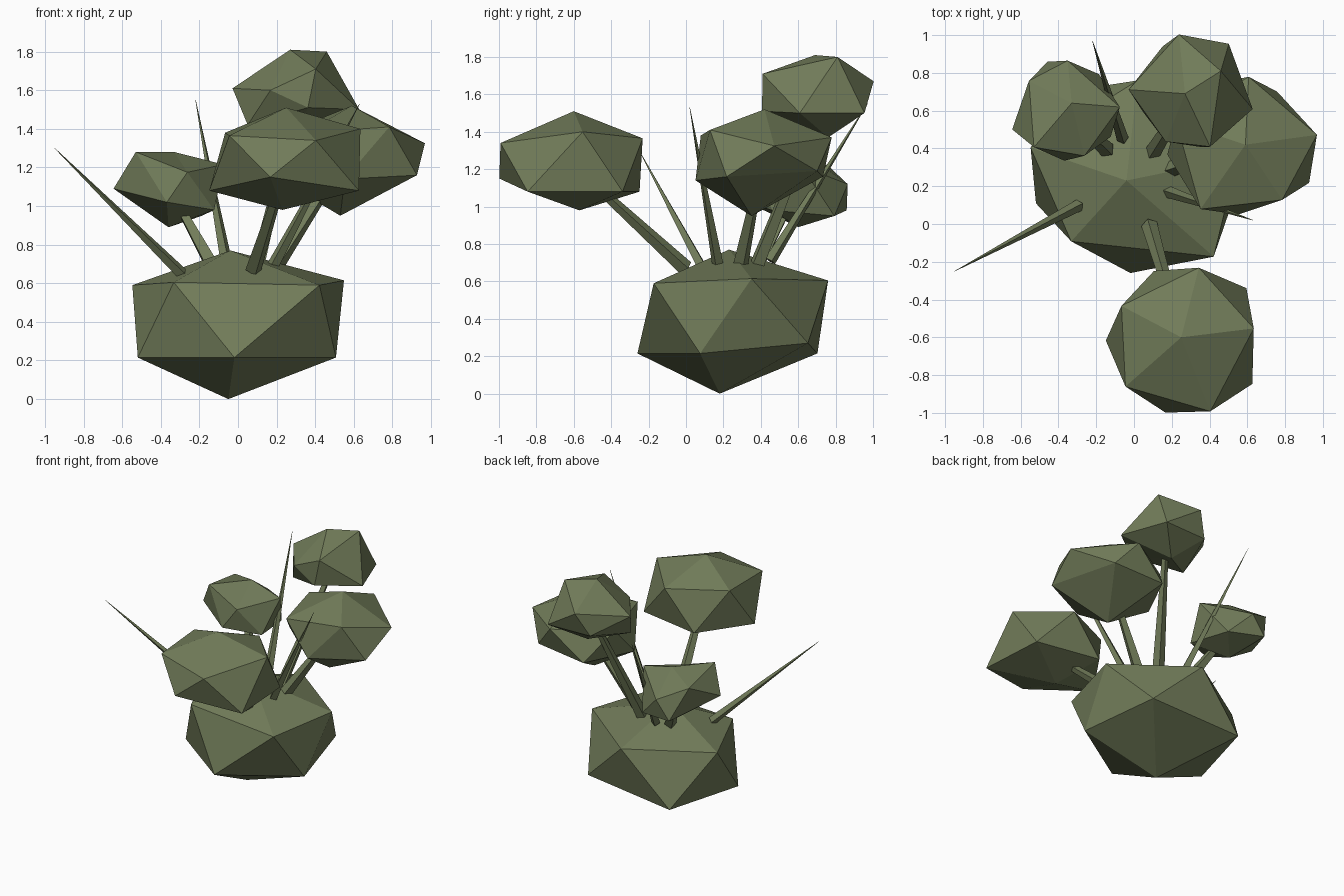
import bpy
import bmesh
from math import sin, cos, radians
from mathutils import Vector

cube = bpy.data.objects.get("Cube")
if cube:
    bpy.data.objects.remove(cube, do_unlink=True)

# One flat leaf colour for the whole plant
leaf = bpy.data.materials.new("moss_green")
leaf.use_nodes = True
leaf.diffuse_color = (0.165, 0.2, 0.1, 1)
leaf.node_tree.nodes["Principled BSDF"].inputs["Base Color"].default_value = leaf.diffuse_color


def finish(name, bm):
    """Turn a bmesh into a flat shaded green object."""
    bmesh.ops.recalc_face_normals(bm, faces=bm.faces)
    mesh = bpy.data.meshes.new(name)
    bm.to_mesh(mesh)
    bm.free()
    mesh.materials.append(leaf)
    obj = bpy.data.objects.new(name, mesh)
    bpy.context.collection.objects.link(obj)
    return obj


def clump(name, top, bottom, upper, lower, radius, spin, high_nudges, low_nudges):
    """Twenty-sided foliage clump: two poles and two staggered rings of five.
    upper and lower are the ring centres; nudges move single ring corners
    to give the clump its uneven, hand-cut look."""
    bm = bmesh.new()
    top, bottom = bm.verts.new(top), bm.verts.new(bottom)

    def ring(centre, start, nudges):
        verts = []
        for i in range(5):
            a = radians(start + 72 * i)
            corner = Vector(centre) + Vector((radius[0] * cos(a), radius[1] * sin(a), 0))
            verts.append(bm.verts.new(corner + Vector(nudges.get(i, (0, 0, 0)))))
        return verts

    high = ring(upper, spin, high_nudges)
    low = ring(lower, spin + 36, low_nudges)
    for i in range(5):
        j = (i + 1) % 5
        bm.faces.new((top, high[i], high[j]))
        bm.faces.new((high[i], low[i], high[j]))
        bm.faces.new((high[j], low[i], low[j]))
        bm.faces.new((bottom, low[j], low[i]))
    return finish(name, bm)


def stalk(name, start, end, base_radius, tip_radius):
    """Four-sided tapering stalk between two points."""
    start, end = Vector(start), Vector(end)
    axis = end - start
    bm = bmesh.new()
    bmesh.ops.create_cone(bm, cap_ends=True, segments=4, radius1=base_radius,
                          radius2=tip_radius, depth=axis.length)
    obj = finish(name, bm)
    obj.rotation_mode = 'QUATERNION'
    obj.rotation_quaternion = axis.to_track_quat('Z', 'Y')
    obj.location = (start + end) / 2
    return obj


# Large clump resting on the ground
clump("base_clump", top=(-0.04, 0.23, 0.77), bottom=(-0.05, 0.18, 0),
      upper=(0, 0.25, 0.605), lower=(0, 0.25, 0.215), radius=(0.54, 0.51), spin=16,
      high_nudges={0: (0.03, -0.04, 0.01), 2: (-0.04, -0.02, -0.015),
                   3: (0, 0.06, 0), 4: (0.12, 0, -0.015)},
      low_nudges={0: (0.04, 0, 0.055), 1: (-0.05, 0.03, 0)})

# Raised clumps
clump("front_clump", top=(0.25, -0.6, 1.51), bottom=(0.23, -0.57, 0.98),
      upper=(0.25, -0.61, 1.365), lower=(0.25, -0.61, 1.08), radius=(0.385, 0.39), spin=4,
      high_nudges={0: (0, 0.03, 0.035), 2: (0.01, -0.03, 0.015), 4: (0.01, -0.02, -0.025)},
      low_nudges={0: (0.05, 0.02, 0), 2: (-0.015, 0.02, 0),
                  3: (0.01, -0.01, 0.07), 4: (0.05, -0.03, 0)})

clump("back_clump", top=(0.27, 0.69, 1.81), bottom=(0.3, 0.76, 1.37),
      upper=(0.25, 0.68, 1.67), lower=(0.34, 0.7, 1.5), radius=(0.3, 0.3), spin=30,
      high_nudges={0: (-0.05, -0.02, 0.13), 1: (0.05, 0.03, 0), 2: (0.02, 0, -0.06),
                   3: (0.04, 0.03, -0.07), 4: (-0.07, -0.07, 0.04)},
      low_nudges={0: (0.04, -0.02, 0), 1: (0.035, 0.04, 0), 2: (-0.03, 0.04, -0.08),
                  3: (-0.04, 0, 0.01), 4: (-0.01, -0.06, 0)})

clump("left_clump", top=(0.59, 0.42, 1.52), bottom=(0.53, 0.35, 0.95),
      upper=(0.58, 0.4, 1.37), lower=(0.56, 0.41, 1.16), radius=(0.385, 0.38), spin=14,
      high_nudges={0: (0.015, -0.02, -0.045), 3: (0.02, -0.03, 0.01), 4: (0, 0.05, 0.04)},
      low_nudges={0: (-0.05, 0, 0.03), 2: (-0.01, 0.05, 0), 3: (0.02, 0.02, -0.02),
                  4: (0.01, -0.05, 0)})

clump("right_clump", top=(-0.33, 0.64, 1.28), bottom=(-0.36, 0.6, 0.89),
      upper=(-0.36, 0.61, 1.19), lower=(-0.36, 0.61, 0.98), radius=(0.285, 0.265), spin=2,
      high_nudges={0: (0, 0, 0.025), 1: (-0.07, 0, -0.07), 2: (0.04, 0, 0.03),
                   3: (0.055, -0.04, 0.09), 4: (0, 0, -0.015)},
      low_nudges={0: (-0.05, 0.02, -0.03), 2: (0, -0.1, 0.11), 3: (0.07, -0.02, 0.04)})

# Stems carrying the raised clumps
STEMS = {
    "front_stem": ((0.08, 0.0, 0.67), (0.25, -0.58, 1.2)),
    "back_stem": ((0.1, 0.38, 0.69), (0.3, 0.7, 1.5)),
    "left_stem": ((0.19, 0.29, 0.68), (0.53, 0.4, 1.2)),
    "right_stem": ((-0.14, 0.39, 0.7), (-0.36, 0.6, 1.1)),
}
for name, (start, end) in STEMS.items():
    stalk(name, start, end, 0.043, 0.02)

# Bare pointed shoots
SHOOTS = {
    "right_shoot": ((-0.29, 0.1, 0.65), (-0.95, -0.25, 1.3)),
    "back_shoot": ((-0.06, 0.45, 0.71), (-0.22, 0.97, 1.55)),
    "left_shoot": ((0.18, 0.17, 0.69), (0.63, 0.02, 1.53)),
}
for name, (start, end) in SHOOTS.items():
    stalk(name, start, end, 0.032, 0.001)
